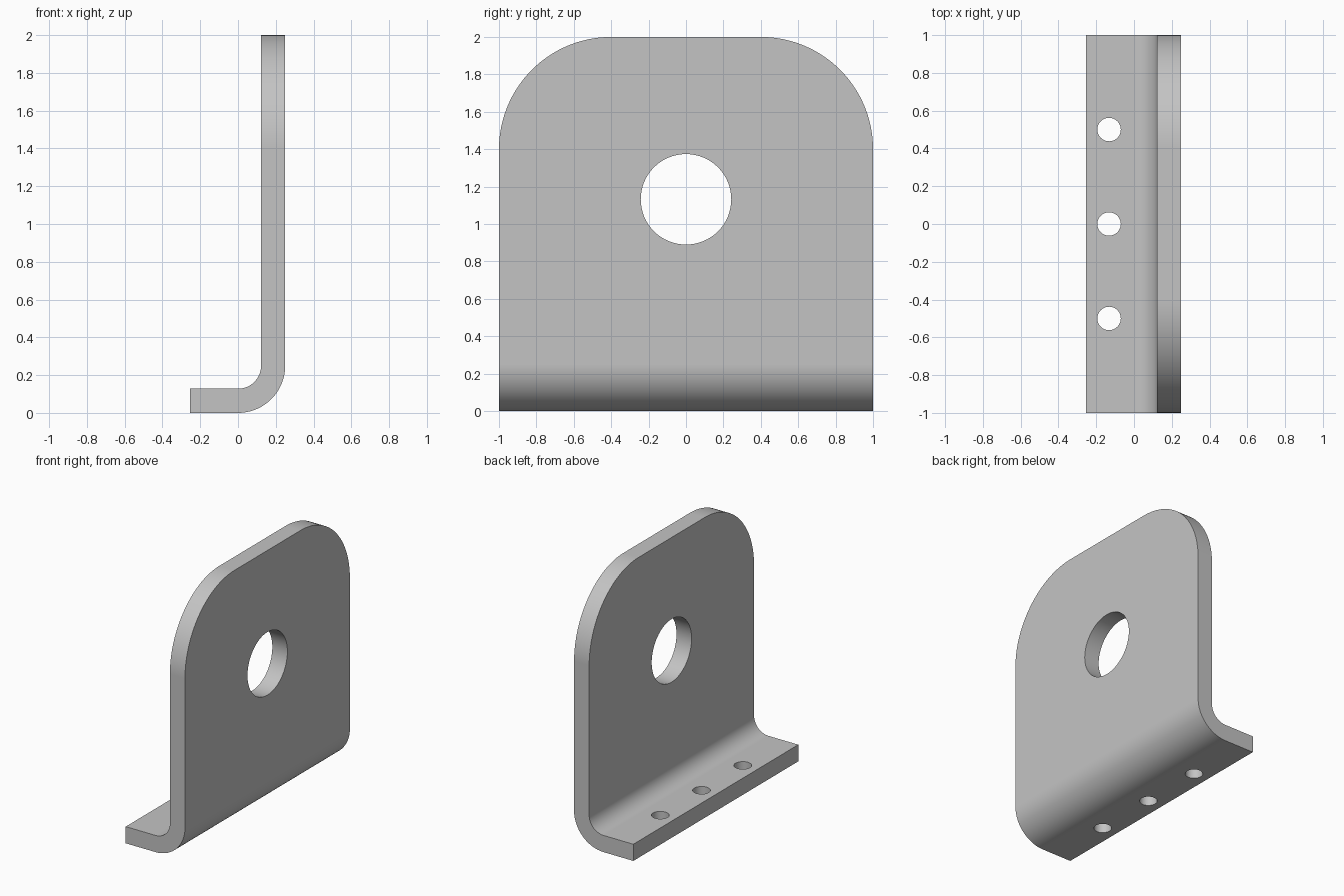
import bpy, bmesh
from math import sin, cos, pi
from mathutils import Vector

cube = bpy.data.objects.get("Cube")
if cube:
    bpy.data.objects.remove(cube, do_unlink=True)

THICK, BEND, CORNER = 0.128, 0.25, 0.6

steel = bpy.data.materials.new("grey_steel")
steel.use_nodes = True
grey = (0.55, 0.55, 0.55, 1)
steel.diffuse_color = grey
steel.node_tree.nodes["Principled BSDF"].inputs["Base Color"].default_value = grey


def arc(cx, cy, r, start, end, steps):
    """Points on an arc; angles in turns of pi."""
    return [(cx + r * cos(pi * (start + (end - start) * i / steps)),
             cy + r * sin(pi * (start + (end - start) * i / steps)))
            for i in range(steps + 1)]


def prism(name, points, place, sweep):
    """Extrude a flat outline along the sweep vector."""
    bm = bmesh.new()
    face = bm.faces.new([bm.verts.new(place(a, b)) for a, b in points])
    ext = bmesh.ops.extrude_face_region(bm, geom=[face])
    moved = [v for v in ext["geom"] if isinstance(v, bmesh.types.BMVert)]
    bmesh.ops.translate(bm, verts=moved, vec=Vector(sweep))
    bmesh.ops.recalc_face_normals(bm, faces=bm.faces)
    mesh = bpy.data.meshes.new(name)
    bm.to_mesh(mesh)
    bm.free()
    mesh.materials.append(steel)
    obj = bpy.data.objects.new(name, mesh)
    bpy.context.collection.objects.link(obj)
    return obj


def carve(target, cutter, operation):
    """Apply a boolean, then drop the cutter."""
    cutter.hide_render = True
    mod = target.modifiers.new(cutter.name, "BOOLEAN")
    mod.operation, mod.object, mod.solver = operation, cutter, "EXACT"
    bpy.ops.object.modifier_apply(modifier=mod.name)
    bpy.data.objects.remove(cutter, do_unlink=True)


# Bent sheet: L profile with a rounded bend, swept along y
profile = [(-0.253, 0)]
profile += arc(0, BEND, BEND, -0.5, 0, 24)
profile += [(BEND, 2.1), (BEND - THICK, 2.1)]
profile += arc(0, BEND, BEND - THICK, 0, -0.5, 24)
profile += [(-0.253, THICK)]
bracket = prism("angle_bracket", profile, lambda a, b: (a, -1.1, b), (0, 2.2, 0))
bpy.ops.object.select_all(action="DESELECT")
bracket.select_set(True)
bpy.context.view_layer.objects.active = bracket

# Side outline with large rounded top corners
outline = [(-1, -0.2), (1, -0.2)]
outline += arc(1 - CORNER, 2 - CORNER, CORNER, 0, 0.5, 32)
outline += arc(CORNER - 1, 2 - CORNER, CORNER, 0.5, 1, 32)
carve(bracket, prism("outline_cutter", outline,
                     lambda a, b: (-0.5, a, b), (1, 0, 0)), "INTERSECT")

# Large hole through the upright plate
carve(bracket, prism("main_hole_cutter", arc(0, 1.132, 0.242, 0, 2, 64)[:-1],
                     lambda a, b: (0, a, b), (0.5, 0, 0)), "DIFFERENCE")

# Row of screw holes through the foot
for y in (-0.5, 0, 0.5):
    carve(bracket, prism("screw_hole_cutter", arc(-0.132, y, 0.062, 0, 2, 40)[:-1],
                         lambda a, b: (a, b, -0.1), (0, 0, 0.4)), "DIFFERENCE")

# Smooth curves while flat plates stay flat
bpy.ops.object.shade_smooth_by_angle(angle=pi / 6)
weighted = bracket.modifiers.new("flat_plates", "WEIGHTED_NORMAL")
weighted.keep_sharp = True
